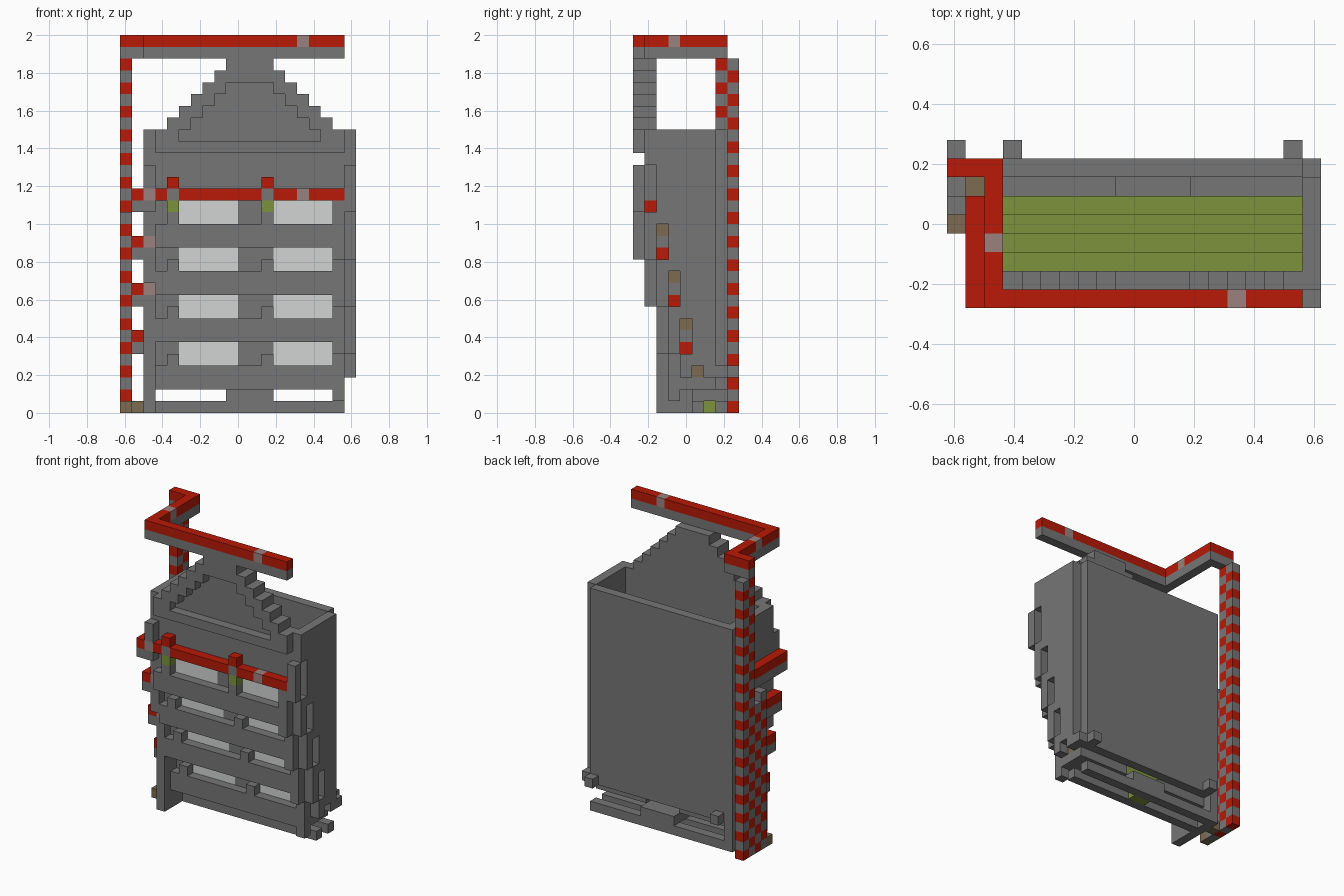
import bpy, bmesh
from mathutils import Vector

cube = bpy.data.objects.get("Cube")
if cube:
    bpy.data.objects.remove(cube, do_unlink=True)

COLOURS = {
    "stone_grey": (0.18, 0.18, 0.18),
    "signal_red": (0.48, 0.01, 0.002),
    "olive_green": (0.205, 0.29, 0.045),
    "dull_brown": (0.2, 0.146, 0.08),
    "dusty_pink": (0.33, 0.22, 0.21),
    "pale_glass": (0.64, 0.66, 0.65),
}
NAMES = list(COLOURS)
GREY, RED, OLIVE, BROWN, PINK, GLASS = range(len(NAMES))
MATS = []
for name, rgb in COLOURS.items():
    m = bpy.data.materials.new(name)
    m.use_nodes = True
    m.diffuse_color = (*rgb, 1)
    bsdf = m.node_tree.nodes["Principled BSDF"]
    bsdf.inputs["Base Color"].default_value = (*rgb, 1)
    bsdf.inputs["Roughness"].default_value = 0.9
    MATS.append(m)

UNIT = 1 / 16
ORIGIN = Vector((-0.625, -0.28125, 0))
cells = {}


def span(v):
    """A single index or an inclusive (first, last) pair."""
    return range(v[0], v[1] + 1) if isinstance(v, tuple) else (v,)


def fill(part, x, y, z, colour=GREY):
    for i in span(x):
        for j in span(y):
            for k in span(z):
                cells[i, j, k] = (part, colour)


# Open box: right wall, left wall above the floors, back wall
fill("right_wall", 2, (2, 7), (0, 23))
fill("right_wall", 2, 1, (11, 23))
fill("right_wall", 2, 0, (17, 20))
for f in range(4):
    fill("left_wall", 19, f + 2, (16 - 4 * f, 23))
fill("left_wall", 19, 6, (3, 23))
fill("left_wall", 19, 7, 3)
fill("back_wall", (3, 18), 7, (3, 23))
for i in (3, 18):
    fill("back_stub", i, 8, 3)

# Stepped rail in front of the left wall
for f in range(4):
    fill("left_rail", 19, f, (17 - 4 * f, 20 - 4 * f))
fill("left_rail", 19, 1, (21, 23))
fill("left_rail", 19, 4, (3, 4))

# Base bars and core
for j in (5, 7):
    fill("base", (3, 18), j, 0)
fill("base", (9, 12), (5, 7), 1)
fill("base", (10, 11), 6, 0, OLIVE)
fill("base", (3, 18), (4, 5), 2)
for x in ((3, 8), (13, 18)):
    fill("base", x, 6, 2)

# Stepped front floors: ledge, shelf, window band
for f in range(4):
    k = 14 - 4 * f
    fill("ledge", (3, 18), (f, f + 1), (k, k + 1))
    fill("ledge", (3, 18), f + 2, k)
    fill("shelf", (3, 18), f + 2, k + 1, OLIVE)
    fill("window_frame", (3, 18), f + 1, (k + 2, k + 3))
    for i in (5, 13):
        fill("window", (i, i + 4), f + 1, (k + 2, k + 3), GLASS)
    for i in (4, 12):
        fill("ledge_block", i, f, k + 2)
    fill("end_post", 18, f, (k - 1, k + 3))
    fill("end_lamp", 18, f + 1, k + 3, RED)

# Stepped gable with a raised border and sill
fill("front_panel", (3, 18), 1, (18, 23))
fill("gable_border", (3, 18), 0, 22)
for x in ((3, 4), 18):
    fill("gable_border", x, 0, 23)
for i in range(4, 18):
    step = min(i - 4, 17 - i)
    top = 24 + min(step, 5)
    fill("gable", i, 1, (24, top))
    fill("gable_border", i, 0, (top - 1, top))

# Front signal bar with its lamps
fill("front_bar", (1, 18), 0, 18, RED)
for i in (2, 15):
    fill("front_bar", i, 0, 18, PINK)
for i in (4, 12):
    fill("lamp", i, 0, 17, OLIVE)
    fill("lamp", i, 0, 18)
    fill("lamp", i, 0, 19, RED)

# Branch bars beside the right wall
for f in range(4):
    k = 18 - 4 * f
    fill("branch_bar", 1, (f, 5), k, RED)
    fill("branch_bar", 1, (f, 5), k - 1)
    if f in (1, 2):
        fill("branch_bar", 2, f, k, PINK)
        fill("branch_bar", 2, f, k - 1)

# Upper signal bar: red over grey
for k, c in ((30, GREY), (31, RED)):
    fill("upper_bar", (2, 18), 0, k, c)
    fill("upper_bar", 2, (0, 7), k, c)
    fill("upper_bar", (0, 2), 7, k, c)
fill("upper_bar", 15, 0, 31, PINK)
fill("upper_bar", 2, 3, 31, PINK)

# Chequered towers
for j, height in ((8, 30), (7, 30), (6, 16), (5, 17)):
    for k in range(height):
        fill("tower", 0, j, k, GREY if (j + k) % 2 else RED)
fill("tower_foot", 0, 4, 0, BROWN)
fill("tower_foot", 1, 6, 0, BROWN)

# Turn each part into one mesh made of its exposed faces
for part in sorted({p for p, c in cells.values()}):
    bm = bmesh.new()
    verts = {}

    def corner(p):
        if p not in verts:
            verts[p] = bm.verts.new(ORIGIN + Vector(p) * UNIT)
        return verts[p]

    for cell, (owner, colour) in cells.items():
        if owner != part:
            continue
        for axis in range(3):
            u, v = (axis + 1) % 3, (axis + 2) % 3
            for side in (0, 1):
                near = list(cell)
                near[axis] += 2 * side - 1
                if tuple(near) in cells:
                    continue
                ring = []
                for du, dv in ((0, 0), (1, 0), (1, 1), (0, 1)):
                    p = list(cell)
                    p[axis] += side
                    p[u] += du
                    p[v] += dv
                    ring.append(corner(tuple(p)))
                face = bm.faces.new(ring if side else ring[::-1])
                # Shelves are olive with brown ends
                shelf_end = part == "shelf" and axis == 0
                face.material_index = BROWN if shelf_end else colour
    bmesh.ops.dissolve_limit(bm, angle_limit=0.01, verts=bm.verts,
                             edges=bm.edges, delimit={"MATERIAL"})
    mesh = bpy.data.meshes.new(part)
    for m in MATS:
        mesh.materials.append(m)
    bm.to_mesh(mesh)
    bm.free()
    bpy.context.collection.objects.link(bpy.data.objects.new(part, mesh))
